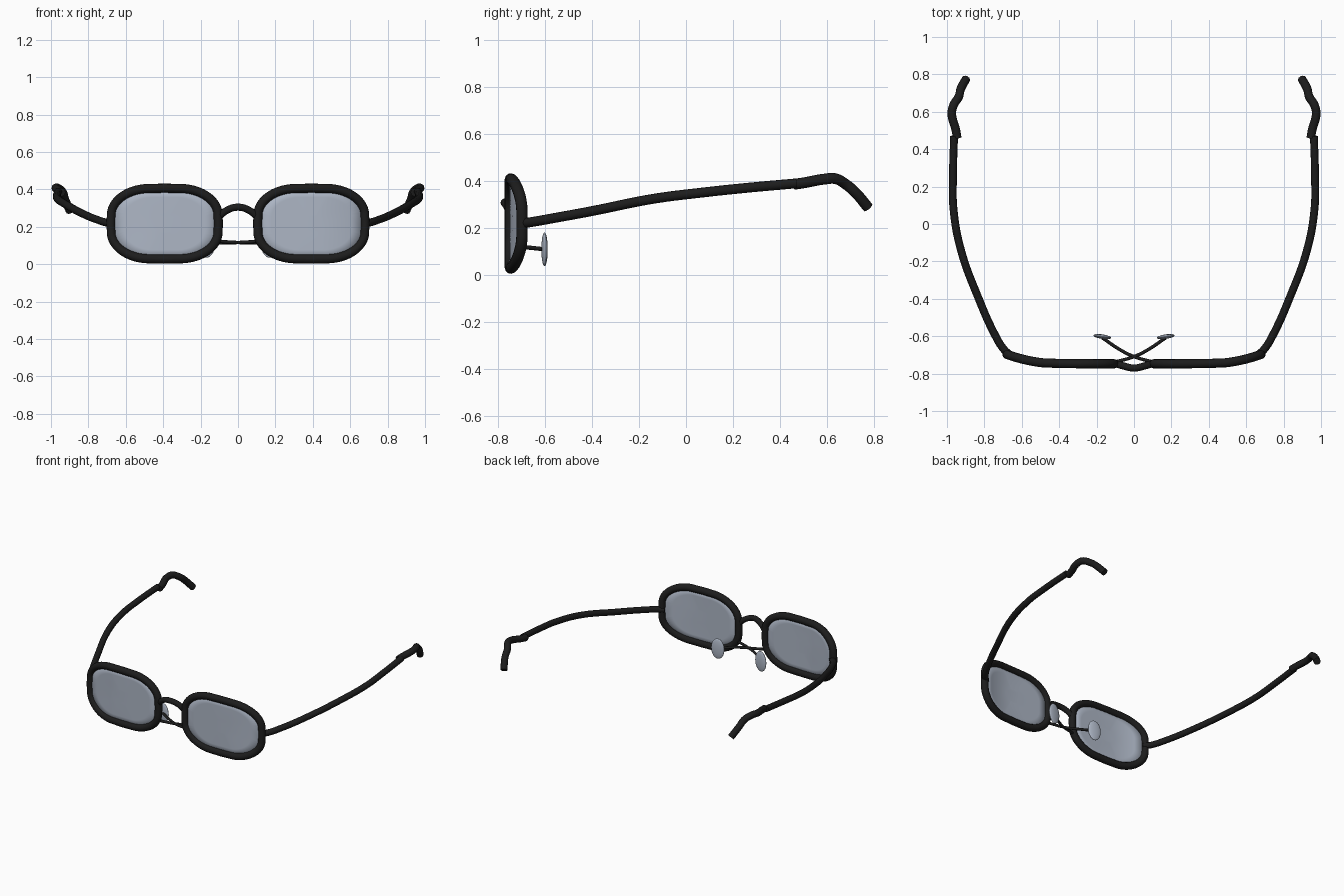
import bpy, bmesh, math
from mathutils import Vector

cube = bpy.data.objects.get("Cube")
if cube:
    bpy.data.objects.remove(cube, do_unlink=True)


def material(name, rgb):
    m = bpy.data.materials.new(name)
    m.use_nodes = True
    m.diffuse_color = (*rgb, 1)
    m.node_tree.nodes["Principled BSDF"].inputs["Base Color"].default_value = (*rgb, 1)
    return m


BLACK = material("black plastic", (0.012, 0.012, 0.012))
GLASS = material("grey blue glass", (0.42, 0.47, 0.56))


def tube(name, points, radius, closed=False):
    """Round tube passing smoothly through the points."""
    cu = bpy.data.curves.new(name, "CURVE")
    cu.dimensions = "3D"
    cu.bevel_depth = radius
    cu.bevel_resolution = 4
    cu.resolution_u = 2 if closed else 8
    cu.use_fill_caps = not closed
    sp = cu.splines.new("BEZIER")
    sp.bezier_points.add(len(points) - 1)
    for bp, p in zip(sp.bezier_points, points):
        bp.co = p
        bp.handle_left_type = bp.handle_right_type = "AUTO"
    sp.use_cyclic_u = closed
    ob = bpy.data.objects.new(name, cu)
    bpy.context.collection.objects.link(ob)
    cu.materials.append(BLACK)
    bpy.ops.object.select_all(action="DESELECT")
    ob.select_set(True)
    bpy.context.view_layer.objects.active = ob
    bpy.ops.object.convert(target="MESH")
    bpy.ops.object.shade_smooth_by_angle(angle=math.radians(50))
    return bpy.context.object


def wrap(x):
    """Depth of the front, which bends back toward the hinges."""
    return -0.747 + 0.05 * (max(0, abs(x) - 0.4) / 0.28) ** 2


def outline(side, scale=1.0, count=48):
    """Rounded oblong around one eye."""
    pts = []
    for i in range(count):
        a = math.tau * (i + 0.5) / count
        c, s = math.cos(a), math.sin(a)
        x = 0.205 * c + math.copysign(0.08, c)
        z = 0.142 * s + math.copysign(0.046, s)
        px = side * (0.392 + x * scale)
        pts.append(Vector((px, wrap(px), 0.217 + z * scale)))
    return pts


def lens(name, side):
    """Thin curved plate made of concentric rings."""
    bm = bmesh.new()
    rings = [[bm.verts.new(p) for p in outline(side, s)] for s in (1, 0.75, 0.5, 0.25)]
    for a, b in zip(rings, rings[1:]):
        for i in range(len(a)):
            j = (i + 1) % len(a)
            bm.faces.new((a[i], a[j], b[j], b[i]))
    bm.faces.new(rings[-1])
    bmesh.ops.recalc_face_normals(bm, faces=bm.faces)
    me = bpy.data.meshes.new(name)
    bm.to_mesh(me)
    bm.free()
    me.materials.append(GLASS)
    me.shade_smooth()
    ob = bpy.data.objects.new(name, me)
    bpy.context.collection.objects.link(ob)
    mod = ob.modifiers.new("thickness", "SOLIDIFY")
    mod.thickness = 0.008
    mod.offset = 0


# Half profiles, given for the model's left
TEMPLE = [(0.665, -0.70, 0.217), (0.70, -0.665, 0.222), (0.75, -0.58, 0.237),
          (0.83, -0.40, 0.27), (0.925, -0.14, 0.322), (0.965, 0.08, 0.35),
          (0.968, 0.25, 0.368), (0.962, 0.47, 0.388)]
TIP = [(0.945, 0.46, 0.384), (0.952, 0.50, 0.39), (0.974, 0.59, 0.406),
       (0.965, 0.635, 0.408), (0.937, 0.68, 0.384), (0.927, 0.72, 0.35),
       (0.898, 0.775, 0.285)]
PAD_WIRE = [(-0.10, -0.738, 0.122), (0, -0.709, 0.116), (0.07, -0.675, 0.115),
            (0.17, -0.608, 0.108)]

for label, side in (("left", 1), ("right", -1)):
    def flip(pts):
        return [(side * x, y, z) for x, y, z in pts]

    tube(label + "_rim", outline(side), 0.0245, closed=True)
    lens(label + "_lens", side)
    tube(label + "_temple", flip(TEMPLE), 0.021)
    tube(label + "_temple_tip", flip(TIP), 0.023)
    tube(label + "_nose_pad_wire", flip(PAD_WIRE), 0.009)

    # Nose pad
    bpy.ops.mesh.primitive_uv_sphere_add(segments=24, ring_count=14, radius=1,
                                         location=(side * 0.17, -0.602, 0.107),
                                         rotation=(0, 0, side * math.radians(8)))
    pad = bpy.context.object
    pad.name = label + "_nose_pad"
    pad.scale = (0.048, 0.012, 0.072)
    pad.data.materials.append(GLASS)
    bpy.ops.object.shade_smooth()

# Arched bridge
tube("bridge", [(-0.105, -0.745, 0.25), (-0.06, -0.758, 0.288), (0, -0.770, 0.305),
                (0.06, -0.758, 0.288), (0.105, -0.745, 0.25)], 0.019)
